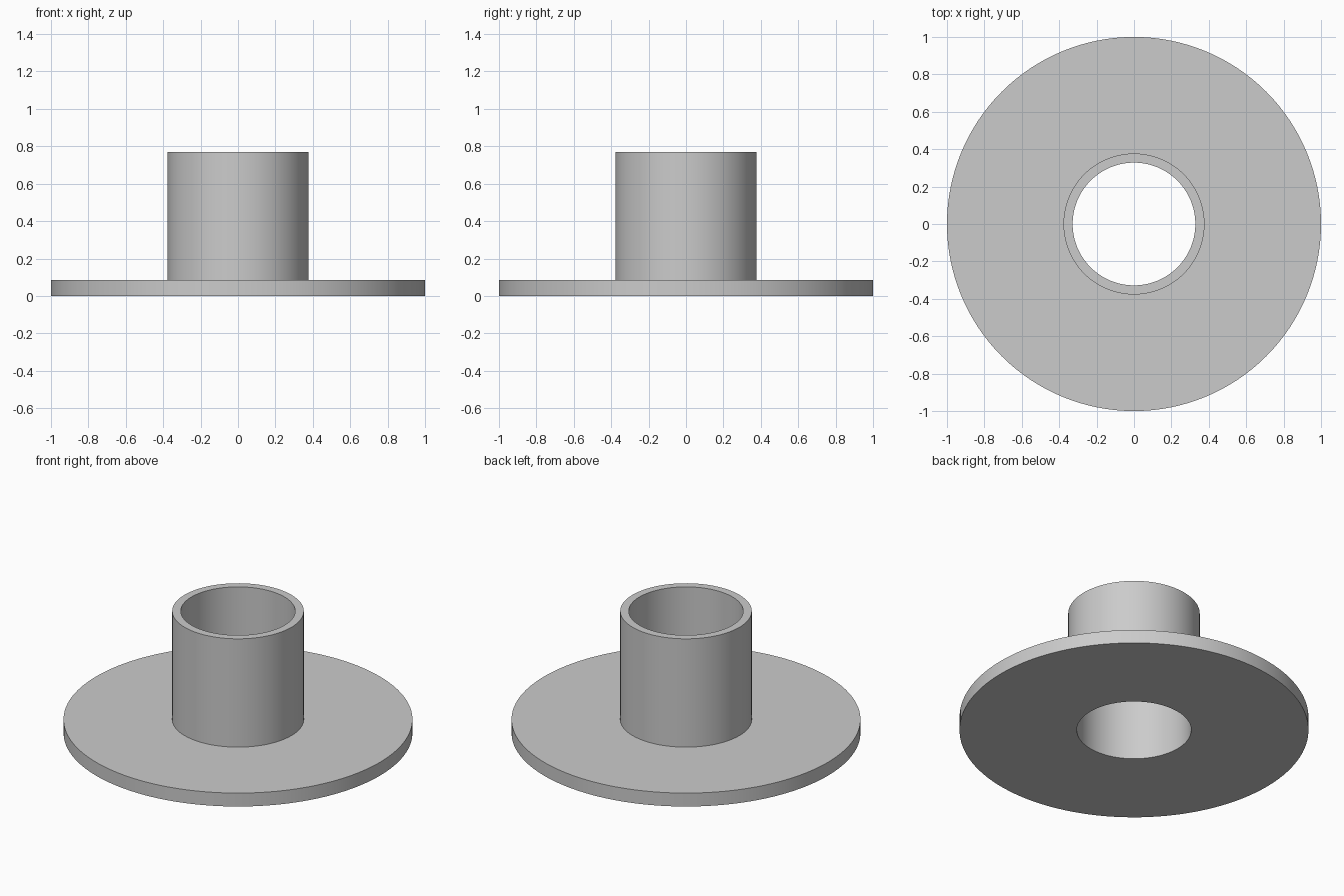
import bpy, bmesh, math

cube = bpy.data.objects.get("Cube")
if cube:
    bpy.data.objects.remove(cube, do_unlink=True)

SEGMENTS = 128
FLANGE_RADIUS, TUBE_RADIUS, BORE_RADIUS = 1.0, 0.377, 0.328
FLANGE_HEIGHT, TOTAL_HEIGHT = 0.085, 0.77

# Plain grey material
grey = bpy.data.materials.new("light_grey")
grey.use_nodes = True
colour = (0.6, 0.6, 0.6, 1.0)
grey.diffuse_color = colour
grey.node_tree.nodes["Principled BSDF"].inputs["Base Color"].default_value = colour


def lathe(name, profile, material):
    """Revolve a closed (radius, height) profile around the z axis."""
    bm = bmesh.new()
    rings = []
    for i in range(SEGMENTS):
        a = 2 * math.pi * i / SEGMENTS
        rings.append([bm.verts.new((r * math.cos(a), r * math.sin(a), z)) for r, z in profile])
    count = len(profile)
    for i, ring in enumerate(rings):
        after = rings[(i + 1) % SEGMENTS]
        for j in range(count):
            k = (j + 1) % count
            bm.faces.new((ring[j], after[j], after[k], ring[k]))
    bmesh.ops.recalc_face_normals(bm, faces=bm.faces)
    mesh = bpy.data.meshes.new(name)
    bm.to_mesh(mesh)
    bm.free()
    mesh.materials.append(material)
    obj = bpy.data.objects.new(name, mesh)
    bpy.context.collection.objects.link(obj)
    bpy.ops.object.select_all(action='DESELECT')
    obj.select_set(True)
    bpy.context.view_layer.objects.active = obj
    bpy.ops.object.shade_smooth_by_angle(angle=math.radians(30))
    return obj


# Flanged bushing: wide disc, upright tube and through bore in one solid
lathe("flanged_bushing", [
    (BORE_RADIUS, 0), (FLANGE_RADIUS, 0),
    (FLANGE_RADIUS, FLANGE_HEIGHT), (TUBE_RADIUS, FLANGE_HEIGHT),
    (TUBE_RADIUS, TOTAL_HEIGHT), (BORE_RADIUS, TOTAL_HEIGHT),
], grey)
